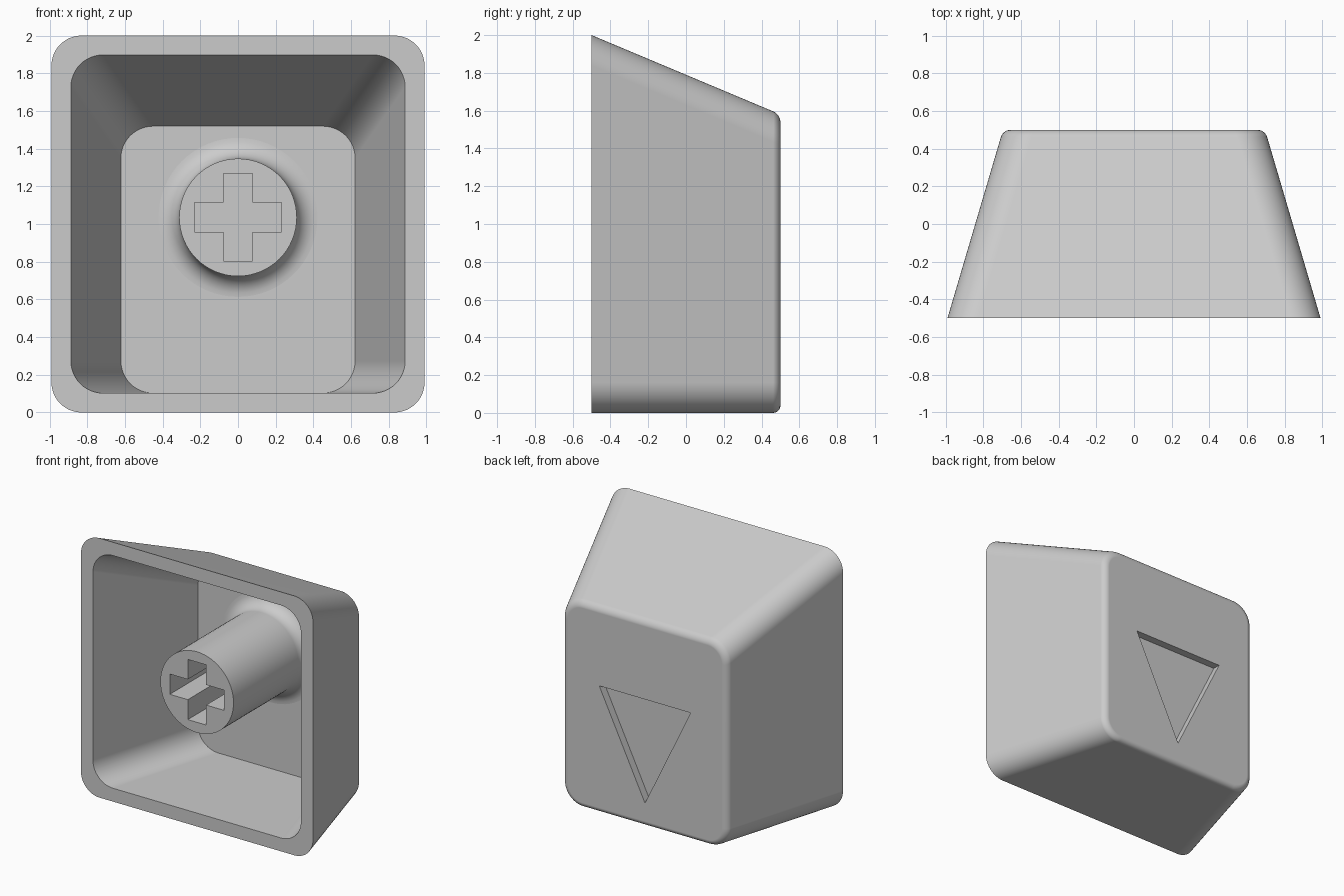
import bpy, bmesh
from math import cos, sin, pi, radians

cube = bpy.data.objects.get("Cube")
if cube:
    bpy.data.objects.remove(cube, do_unlink=True)

GREY = 0.6
mat = bpy.data.materials.new("light grey plastic")
mat.use_nodes = True
mat.diffuse_color = (GREY, GREY, GREY, 1)
mat.node_tree.nodes["Principled BSDF"].inputs["Base Color"].default_value = (GREY, GREY, GREY, 1)


def rounded_rect(half, z0, z1, r, steps=12):
    """Outline in x, z with four rounded corners."""
    corners = ((half - r, z1 - r), (r - half, z1 - r), (r - half, z0 + r), (half - r, z0 + r))
    return [(cx + r * cos(a), cz + r * sin(a))
            for i, (cx, cz) in enumerate(corners)
            for a in (pi / 2 * (i + k / steps) for k in range(steps + 1))]


def circle(r, z, n=64):
    return [(r * cos(2 * pi * k / n), z + r * sin(2 * pi * k / n)) for k in range(n)]


def loft(name, sections, back_bevel=0):
    """Closed solid through (y, outline) sections, optionally rounding the last edge loop."""
    bm = bmesh.new()
    rings = [[bm.verts.new((x, y, z)) for x, z in outline] for y, outline in sections]
    for a, b in zip(rings, rings[1:]):
        for i in range(len(a)):
            j = (i + 1) % len(a)
            bm.faces.new((a[i], a[j], b[j], b[i]))
    bm.faces.new(rings[0])
    cap = bm.faces.new(rings[-1])
    bmesh.ops.recalc_face_normals(bm, faces=bm.faces)
    if back_bevel:
        bmesh.ops.bevel(bm, geom=list(cap.edges), offset=back_bevel, segments=6,
                        profile=0.5, affect='EDGES')
    mesh = bpy.data.meshes.new(name)
    bm.to_mesh(mesh)
    bm.free()
    mesh.materials.append(mat)
    ob = bpy.data.objects.new(name, mesh)
    bpy.context.collection.objects.link(ob)
    return ob


def activate(ob):
    bpy.ops.object.select_all(action='DESELECT')
    ob.select_set(True)
    bpy.context.view_layer.objects.active = ob


def cut(ob, cutter):
    mod = ob.modifiers.new("cut", 'BOOLEAN')
    mod.operation, mod.solver, mod.object = 'DIFFERENCE', 'EXACT', cutter
    activate(ob)
    bpy.ops.object.modifier_apply(modifier=mod.name)
    bpy.data.objects.remove(cutter, do_unlink=True)


def finish(ob):
    activate(ob)
    bpy.ops.object.shade_smooth_by_angle(angle=radians(30))
    mod = ob.modifiers.new("even shading", 'WEIGHTED_NORMAL')
    mod.keep_sharp = True


SIDE, TOP = 0.295, 0.42          # taper per unit of depth
FRONT, BACK, FLOOR = -0.5, 0.5, 0.4


def shell(y, wall, r):
    d = y - FRONT
    return y, rounded_rect(0.99 - wall - SIDE * d, wall, 2 - wall - TOP * d, r)


# Tapered cap, hollowed from the front
cap_shell = loft("cap_shell", [shell(FRONT, 0, 0.16), shell(BACK, 0, 0.16)], 0.04)
cut(cap_shell, loft("cavity", [shell(FRONT - 0.1, 0.103, 0.17), shell(FLOOR, 0.103, 0.17)]))

# Triangle engraved in the back face
triangle = [(-0.39, 0.98), (0, 0.18), (0.39, 0.98)]
cut(cap_shell, loft("triangle_cutter", [(BACK - 0.06, triangle), (BACK + 0.1, triangle)]))
finish(cap_shell)

# Round stem flaring into the cavity floor
STEM_Z, STEM_R, FLARE = 1.035, 0.312, 0.11
sections = [(FRONT, circle(STEM_R, STEM_Z))]
for k in range(9):
    a = pi / 2 * k / 8
    sections.append((FLOOR - FLARE + FLARE * sin(a), circle(STEM_R + FLARE * (1 - cos(a)), STEM_Z)))
sections.append((FLOOR + 0.01, sections[-1][1]))
stem = loft("stem", sections)

# Cross-shaped socket in the stem
ARM, HALF = 0.232, 0.078
cross = []
for k in range(4):
    c, s = round(cos(k * pi / 2)), round(sin(k * pi / 2))
    for u, v in ((ARM, -HALF), (ARM, HALF), (HALF, HALF)):
        cross.append((u * c - v * s, STEM_Z + u * s + v * c))
cut(stem, loft("cross_cutter", [(FRONT - 0.1, cross), (0.1, cross)]))
finish(stem)
